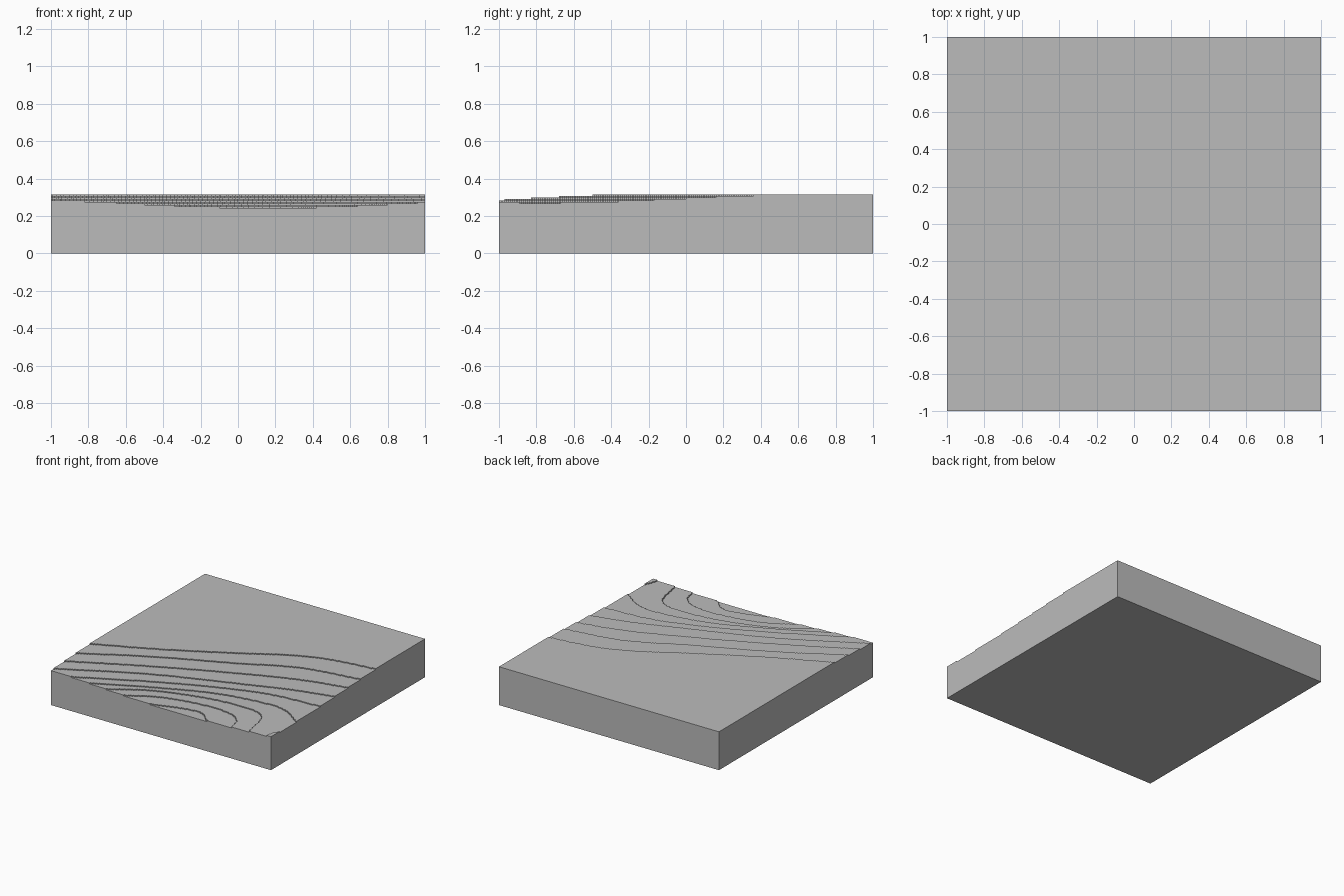
import bpy, bmesh
from mathutils import Vector

default_cube = bpy.data.objects.get("Cube")
if default_cube:
    bpy.data.objects.remove(default_cube, do_unlink=True)

TOP, STEP, GRID = 0.315, 0.008, 0.01

# Terrace edges from the hollow outwards, each running from left to right
CONTOURS = [
    [(-.1, -1), (.15, -.92), (.31, -.91), (.42, -1)],
    [(-.34, -1), (-.1, -.87), (.21, -.8), (.46, -.8), (.6, -.87), (.64, -1)],
    [(-.5, -1), (-.22, -.83), (.15, -.71), (.48, -.67), (.72, -.72), (.8, -1)],
    [(-.65, -1), (-.25, -.8), (.21, -.61), (.58, -.54), (.81, -.55), (1, -.67)],
    [(-.82, -1), (-.29, -.73), (.17, -.53), (.58, -.4), (1, -.36)],
    [(-1, -.97), (-.36, -.64), (.27, -.4), (.66, -.26), (1, -.17)],
    [(-1, -.83), (-.43, -.54), (.17, -.27), (.63, -.09), (1, 0)],
    [(-1, -.68), (-.51, -.41), (.08, -.14), (.52, .07), (1, .16)],
    [(-1, -.5), (-.48, -.26), (0, 0), (.33, .19), (.62, .3), (1, .36)],
]
CORNER_RISE = [(.96, -1), (.97, -.94), (1, -.89)]


def on_rim(p):
    return max(abs(p[0]), abs(p[1])) > 1 - GRID / 2


def shared_side(p, q):
    return any(abs(p[i]) == 1 and p[i] == q[i] for i in (0, 1))


def spline(points, samples=80):
    """Smooth curve through all the points."""
    pts = [Vector(p) for p in points]
    pts = [2 * pts[0] - pts[1]] + pts + [2 * pts[-1] - pts[-2]]
    for a, b, c, d in zip(pts, pts[1:], pts[2:], pts[3:]):
        for k in range(samples):
            t = k / samples
            yield b + (c - a) * t / 2 + (2 * a - 5 * b + 4 * c - d) * t * t / 2 \
                + (3 * b - a - 3 * c + d) * t ** 3 / 2


def stepped(points):
    """Curve snapped to a fine grid, giving small square teeth."""
    limit = 1 - GRID
    path = [tuple(map(float, points[0]))]
    inner = [tuple(round(max(-limit, min(limit, v)) / GRID) * GRID for v in p)
             for p in spline(points)]
    for p in inner + [tuple(map(float, points[-1]))]:
        q = path[-1]
        if p == q:
            continue
        if p[0] != q[0] and p[1] != q[1]:
            bend = (q[0], p[1])
            path.append((p[0], q[1]) if on_rim(bend) else bend)
        path.append(p)
    return path


bm = bmesh.new()


def face(coords):
    bm.faces.new([bm.verts.new(c) for c in coords])


def terrace(outline, rise_edges, z):
    """Flat top, low risers along its lower edge and walls at the rim."""
    face([(x, y, z) for x, y in outline])
    for i, p in enumerate(outline):
        q = outline[(i + 1) % len(outline)]
        if shared_side(p, q):
            low = 0
        elif (p, q) in rise_edges:
            low = z - STEP
        else:
            continue
        face([(*p, z), (*p, low), (*q, low), (*q, z)])


def edges(path):
    return set(zip(path, path[1:]))


paths = [stepped(c) for c in CONTOURS]
corner = stepped(CORNER_RISE)
front_right, front_left = (1.0, -1.0), (-1.0, -1.0)
back = [(1.0, 1.0), (-1.0, 1.0)]

# Floor of the hollow, then each terrace behind it
count = len(paths)
terrace(paths[0][::-1], set(), TOP - count * STEP)
for i, lower in enumerate(paths):
    z = TOP - (count - 1 - i) * STEP
    if i + 1 < count:
        upper = paths[i + 1]
        right, left = [], []
        if lower[-1][1] == -1 and upper[-1][0] == 1:
            right = corner
        if lower[0][1] == -1 and upper[0][0] == -1:
            left = [front_left]
        outline = lower + right + upper[::-1] + left
    else:
        outline = lower + back
    terrace(outline, edges(lower), z)

# Raised front corner
terrace(corner[::-1] + [front_right], edges(corner[::-1]),
        TOP - (count - 4) * STEP)

# Underside
face([(-1, -1, 0), (-1, 1, 0), (1, 1, 0), (1, -1, 0)])

bmesh.ops.remove_doubles(bm, verts=bm.verts[:], dist=0.0001)
bmesh.ops.triangulate(bm, faces=[f for f in bm.faces if len(f.verts) > 4])
bm.normal_update()
mesh = bpy.data.meshes.new("terraced_ground")
bm.to_mesh(mesh)
bm.free()

grey = bpy.data.materials.new("stone_grey")
grey.use_nodes = True
colour = (0.5, 0.5, 0.5, 1)
grey.diffuse_color = colour
grey.node_tree.nodes["Principled BSDF"].inputs["Base Color"].default_value = colour
mesh.materials.append(grey)
ground = bpy.data.objects.new("terraced_ground", mesh)
bpy.context.collection.objects.link(ground)
